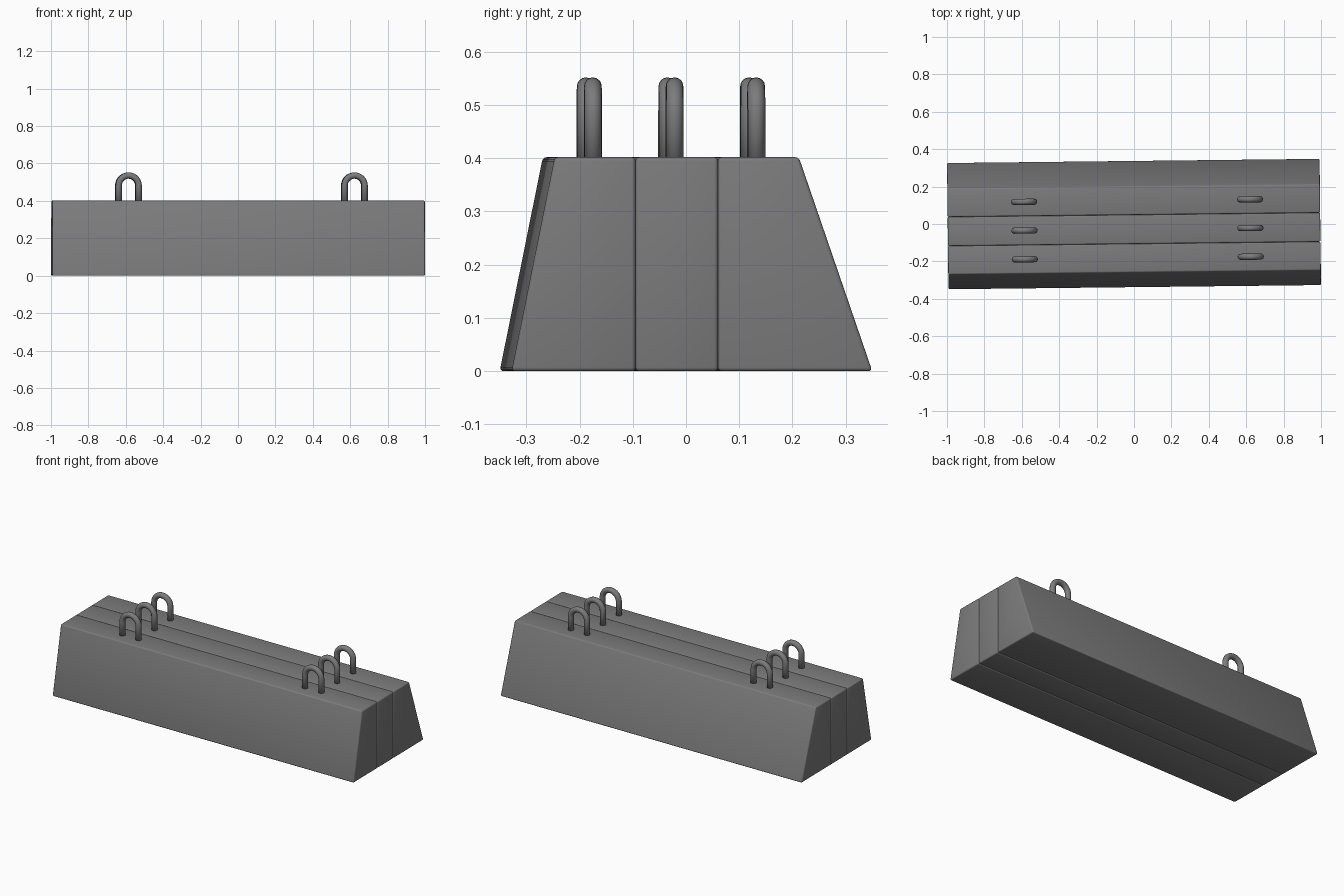
import bpy, bmesh, math
from mathutils import Matrix, Vector

cube = bpy.data.objects.get("Cube")
if cube:
    bpy.data.objects.remove(cube, do_unlink=True)

YAW = Matrix.Rotation(0.0112, 4, 'Z')   # the stack sits slightly turned
HALF_LEN = 0.996
TOP = 0.402

# Material
grey = bpy.data.materials.new("concrete_grey")
grey.use_nodes = True
colour = (0.2, 0.2, 0.2, 1)
grey.diffuse_color = colour
bsdf = grey.node_tree.nodes["Principled BSDF"]
bsdf.inputs["Base Color"].default_value = colour
bsdf.inputs["Roughness"].default_value = 0.8


def add_object(name, bm):
    bmesh.ops.recalc_face_normals(bm, faces=bm.faces)
    for f in bm.faces:
        f.smooth = True
    bm.transform(YAW)
    mesh = bpy.data.meshes.new(name)
    bm.to_mesh(mesh)
    bm.free()
    mesh.materials.append(grey)
    obj = bpy.data.objects.new(name, mesh)
    bpy.context.collection.objects.link(obj)
    return obj


def slab(name, bottom, top):
    """Extrude a y-z trapezoid along x, with softly rounded edges."""
    bm = bmesh.new()
    profile = [(bottom[0], 0), (bottom[1], 0), (top[1], TOP), (top[0], TOP)]
    face = bm.faces.new([bm.verts.new((-HALF_LEN, y, z)) for y, z in profile])
    ext = bmesh.ops.extrude_face_region(bm, geom=[face])
    verts = [v for v in ext["geom"] if isinstance(v, bmesh.types.BMVert)]
    bmesh.ops.translate(bm, verts=verts, vec=(2 * HALF_LEN, 0, 0))
    bmesh.ops.bevel(bm, geom=bm.edges[:], offset=0.007, segments=3,
                    profile=0.5, affect='EDGES')
    return add_object(name, bm)


def lifting_loop(name, x, y, radius=0.0535, tube=0.0165, sides=16, steps=16):
    """Sweep a round section along an upside-down U."""
    centre = TOP + 0.08
    path = [(radius, TOP - 0.03, 0)]
    for i in range(steps + 1):
        a = math.pi * i / steps
        path.append((radius * math.cos(a), centre + radius * math.sin(a), a))
    path.append((-radius, TOP - 0.03, math.pi))
    bm = bmesh.new()
    rings = []
    for px, pz, a in path:
        out = Vector((math.cos(a), 0, math.sin(a)))
        ring = []
        for k in range(sides):
            t = 2 * math.pi * k / sides
            offset = out * math.cos(t) + Vector((0, math.sin(t), 0))
            ring.append(bm.verts.new(Vector((x + px, y, pz)) + offset * tube))
        rings.append(ring)
    for r0, r1 in zip(rings, rings[1:]):
        for k in range(sides):
            n = (k + 1) % sides
            bm.faces.new((r0[k], r0[n], r1[n], r1[k]))
    bm.faces.new(rings[0])
    bm.faces.new(rings[-1])
    return add_object(name, bm)


# Three slabs side by side, the outer two with sloping faces
SLABS = {
    "front": ((-0.339, -0.106), (-0.258, -0.106)),
    "middle": ((-0.106, 0.049), (-0.106, 0.049)),
    "back": ((0.049, 0.339), (0.049, 0.201)),
}
for part, (bottom, top) in SLABS.items():
    slab(part + "_slab", bottom, top)
    # A lifting loop near each end of the slab
    for side, x in (("left", 0.622), ("right", -0.586)):
        lifting_loop(f"{part}_lifting_loop_{side}", x, sum(top) / 2)
